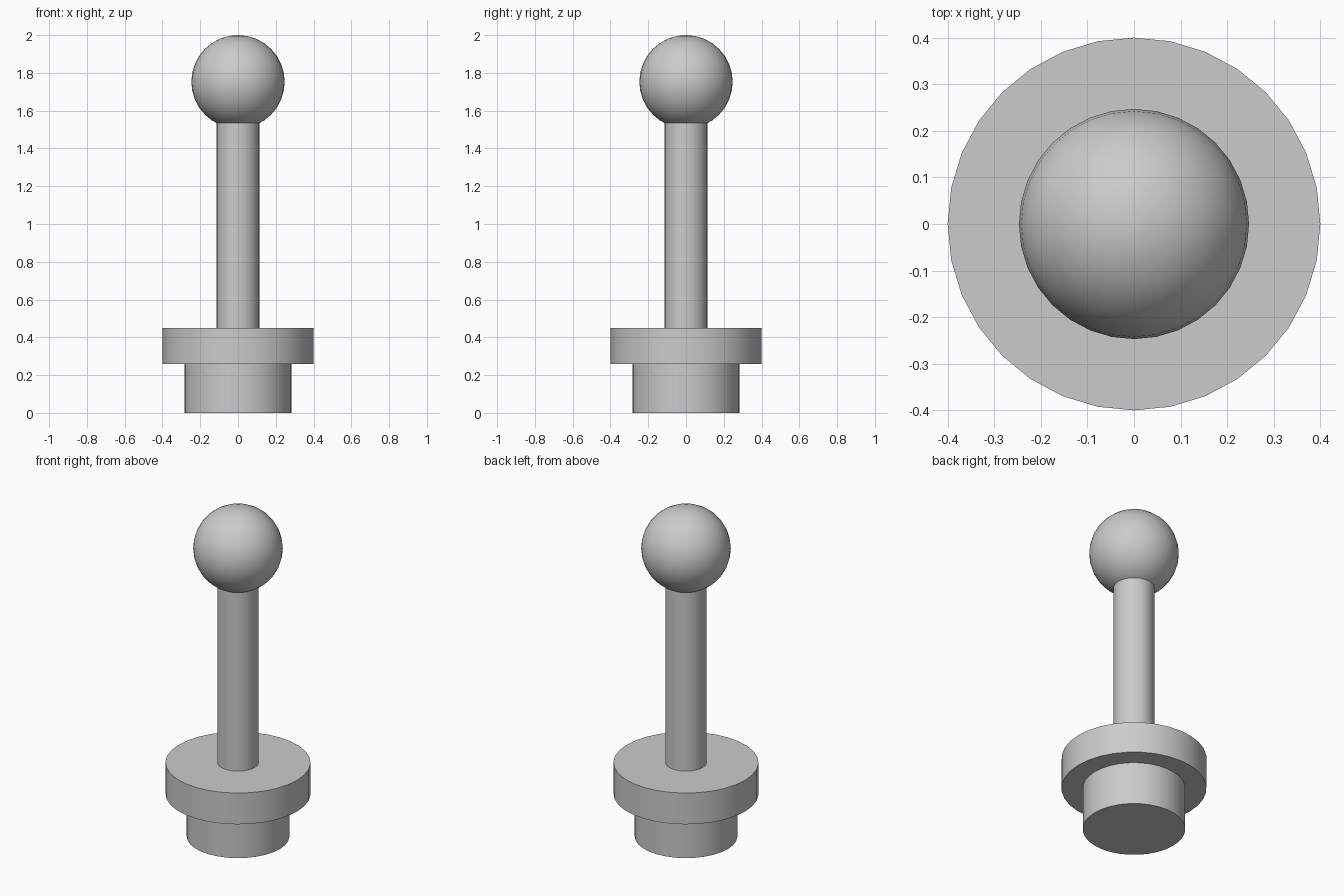
import bpy
from math import radians

cube = bpy.data.objects.get("Cube")
if cube:
    bpy.data.objects.remove(cube, do_unlink=True)

# One plain grey for the whole model
GREY = (0.6, 0.6, 0.6, 1.0)
grey = bpy.data.materials.new("light grey")
grey.use_nodes = True
grey.diffuse_color = GREY
grey.node_tree.nodes["Principled BSDF"].inputs["Base Color"].default_value = GREY


def finish(name):
    """Name, colour and smooth the newly added part."""
    part = bpy.context.object
    part.name = name
    part.data.materials.append(grey)
    bpy.ops.object.shade_smooth_by_angle(angle=radians(30))


def cylinder(name, radius, bottom, top):
    bpy.ops.mesh.primitive_cylinder_add(
        vertices=32, radius=radius, depth=top - bottom,
        location=(0, 0, (bottom + top) / 2))
    finish(name)


# Foot, wide flange and slim stem, stacked upward
cylinder("foot", 0.283, 0.0, 0.26)
cylinder("flange", 0.4, 0.26, 0.45)
cylinder("stem", 0.113, 0.45, 1.55)

# Ball on top of the stem
BALL = 0.247
bpy.ops.mesh.primitive_uv_sphere_add(
    segments=32, ring_count=16, radius=BALL, location=(0, 0, 2 - BALL))
finish("ball")
